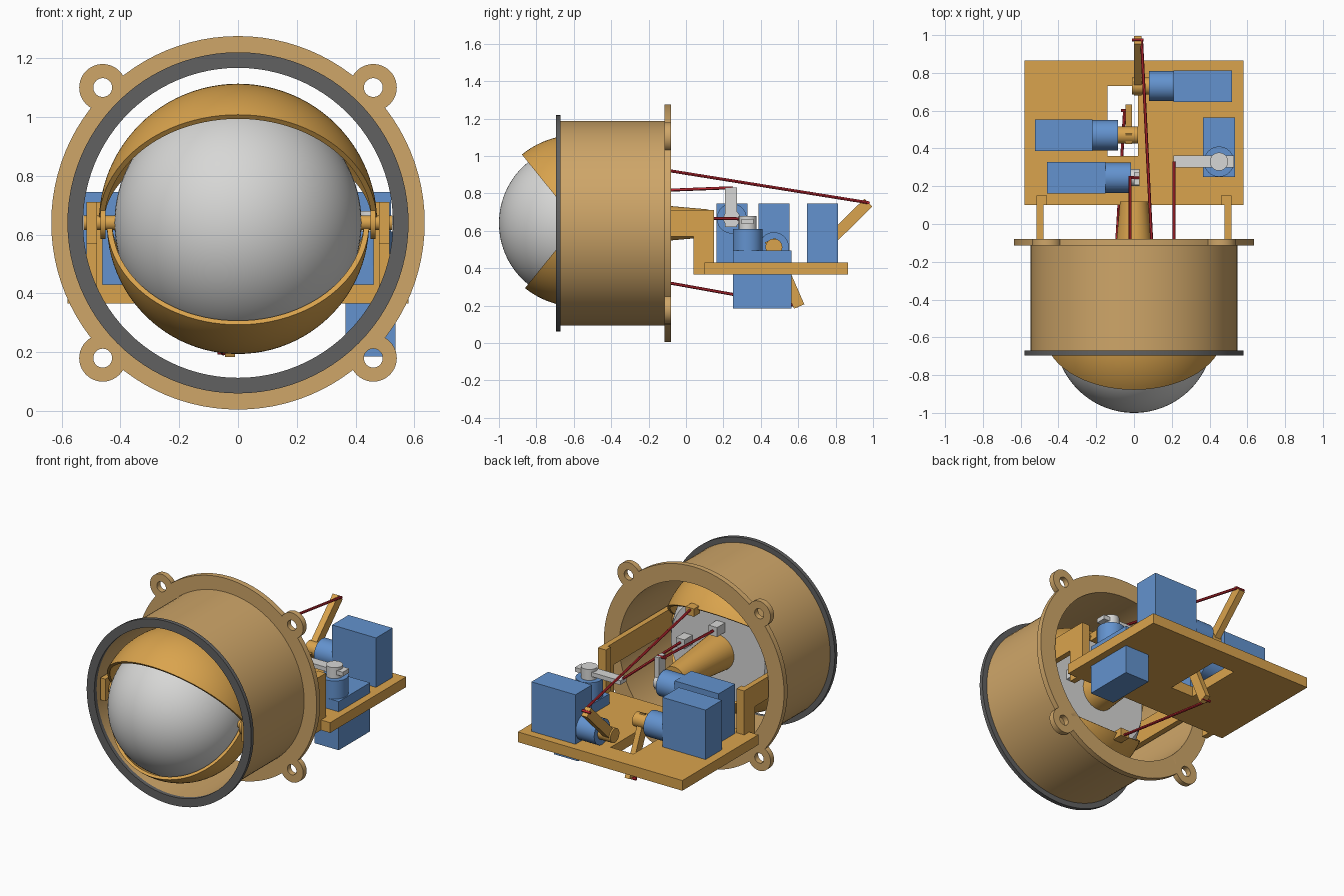
import bpy, bmesh
from math import sin, cos, pi, radians
from mathutils import Vector, Matrix

if "Cube" in bpy.data.objects:
    bpy.data.objects.remove(bpy.data.objects["Cube"])


def material(name, rgb):
    m = bpy.data.materials.new(name)
    m.use_nodes = True
    m.diffuse_color = (*rgb, 1)
    m.node_tree.nodes["Principled BSDF"].inputs["Base Color"].default_value = (*rgb, 1)
    return m


TAN = material("tan housing", (0.62, 0.38, 0.14))
AMBER = material("amber plastic", (0.70, 0.37, 0.075))
DARK = material("dark grey rim", (0.12, 0.12, 0.12))
WHITE = material("pale grey eye", (0.68, 0.68, 0.67))
BLUE = material("servo blue", (0.125, 0.29, 0.62))
RED = material("red rod", (0.5, 0.02, 0.03))
MID = 0.64       # height of the eye axis
EYE_Y = -0.58    # eye centre


def finish(name, bm, mat):
    bmesh.ops.remove_doubles(bm, verts=bm.verts[:], dist=1e-5)
    bmesh.ops.recalc_face_normals(bm, faces=bm.faces[:])
    mesh = bpy.data.meshes.new(name)
    bm.to_mesh(mesh)
    bm.free()
    mesh.materials.append(mat)
    ob = bpy.data.objects.new(name, mesh)
    bpy.context.collection.objects.link(ob)
    return ob


def smooth(ob):
    bpy.ops.object.select_all(action='DESELECT')
    ob.select_set(True)
    bpy.context.view_layer.objects.active = ob
    bpy.ops.object.shade_smooth_by_angle(angle=radians(30))
    return ob


def box(name, mat, x, y, z):
    bm = bmesh.new()
    bmesh.ops.create_cube(bm, size=1)
    for v in bm.verts:
        v.co = [lo + (hi - lo) * (c + 0.5) for c, (lo, hi) in zip(v.co, (x, y, z))]
    return finish(name, bm, mat)


def rod(name, mat, a, b, r, r2=None, sides=40):
    a, b = Vector(a), Vector(b)
    d = b - a
    turn = Matrix.Translation((a + b) / 2) @ d.to_track_quat('Z', 'Y').to_matrix().to_4x4()
    bm = bmesh.new()
    bmesh.ops.create_cone(bm, cap_ends=True, segments=sides, radius1=r,
                          radius2=r if r2 is None else r2, depth=d.length, matrix=turn)
    return smooth(finish(name, bm, mat))


def lever(name, mat, x, start, end, width):
    """Flat bar across x, running between two (y, z) points."""
    s, e = Vector(start), Vector(end)
    d = (e - s).normalized()
    n = Vector((-d.y, d.x)) * width / 2
    bm = bmesh.new()
    rings = [[bm.verts.new((px, p.x, p.y)) for p in (s + n, e + n, e - n, s - n)] for px in x]
    bm.faces.new(rings[0])
    bm.faces.new(rings[1])
    for i in range(4):
        j = (i + 1) % 4
        bm.faces.new((rings[0][i], rings[0][j], rings[1][j], rings[1][i]))
    return finish(name, bm, mat)


def lathe(name, mat, profile, axis='Y', start=0, end=360, steps=96, closed=True):
    """Turn (along, radius) points about an axis through the eye height."""
    full = end - start == 360
    bm = bmesh.new()
    rings = []
    for k in range(steps if full else steps + 1):
        t = radians(start + (end - start) * k / steps)
        ring = []
        for a, r in profile:
            if axis == 'Y':
                co = (r * cos(t), a, MID + r * sin(t))
            else:
                co = (a, EYE_Y - r * cos(t), MID + r * sin(t))
            ring.append(bm.verts.new(co))
        rings.append(ring)
    n = len(profile)
    for k in range(steps):
        p, q = rings[k], rings[(k + 1) % len(rings)]
        for i in range(n if closed else n - 1):
            j = (i + 1) % n
            bm.faces.new((p[i], p[j], q[j], q[i]))
    if not full:
        for ring in (rings[0], rings[-1]):
            for i in range(n // 2 - 1):
                bm.faces.new((ring[i], ring[i + 1], ring[n - 2 - i], ring[n - 1 - i]))
    return smooth(finish(name, bm, mat))


def annulus(y0, y1, inner, outer):
    return [(y0, inner), (y0, outer), (y1, outer), (y1, inner)]


def boolean(target, tool, operation):
    m = target.modifiers.new("cut", 'BOOLEAN')
    m.operation, m.object, m.solver = operation, tool, 'EXACT'
    bpy.context.view_layer.objects.active = target
    bpy.ops.object.modifier_apply(modifier=m.name)
    bpy.data.objects.remove(tool)


# Housing barrel, front rim and mounting flange with four ears
lathe("housing_barrel", TAN, annulus(-0.67, -0.1, 0.527, 0.547))
lathe("front_rim", DARK, annulus(-0.695, -0.67, 0.527, 0.58))
flange = lathe("mounting_flange", TAN, annulus(-0.115, -0.08, 0.527, 0.635))
corners = [(sx * 0.46, MID + sz * 0.46) for sx in (-1, 1) for sz in (-1, 1)]
for x, z in corners:
    boolean(flange, rod("ear", TAN, (x, -0.115, z), (x, -0.08, z), 0.08), 'UNION')
for x, z in corners:
    boolean(flange, rod("ear_hole", TAN, (x, -0.2, z), (x, 0, z), 0.032), 'DIFFERENCE')
smooth(flange)

# Eyeball with a flat back, and the tapered neck behind it
R, N = 0.42, 40
sweep = radians(128)
ball = [(EYE_Y - R * cos(sweep * i / N), R * sin(sweep * i / N)) for i in range(N + 1)]
back = ball[-1][0]
lathe("eyeball", WHITE, ball + [(back, 0)], closed=False)
rod("eye_neck", AMBER, (0, back - 0.02, MID), (0, 0.12, MID), 0.115, 0.074)
box("pitch_bracket", WHITE, (-0.05, 0.01), (back - 0.02, back + 0.08), (0.78, 0.84))
box("yaw_bracket", WHITE, (0.18, 0.24), (back - 0.02, back + 0.08), (0.64, 0.70))


# Eyelids: quarter shells turning about the side pivots
def eyelid(name, r, start, end):
    arc = [pi * i / 48 for i in range(49)]
    outer = [(-r * cos(t), r * sin(t)) for t in arc]
    inner = [(-(r - 0.018) * cos(t), (r - 0.018) * sin(t)) for t in reversed(arc)]
    lathe(name, AMBER, outer + inner, 'X', start, end, 32)


eyelid("upper_eyelid", 0.473, 51, 141)
eyelid("lower_eyelid", 0.446, -141, -51)
box("upper_lid_tab", AMBER, (0.07, 0.13), (-0.24, -0.18), (0.90, 0.95))
box("lower_lid_tab", AMBER, (-0.13, -0.07), (-0.27, -0.20), (0.33, 0.38))

# Pivots and support arms on both sides
for side, s in (("right", -1), ("left", 1)):
    def span(a, b):
        return sorted((s * a, s * b))
    rod(side + "_pivot_pin", AMBER, (s * 0.41, EYE_Y, MID), (s * 0.525, EYE_Y, MID), 0.025)
    rod(side + "_pivot_washer", AMBER, (s * 0.45, EYE_Y, MID), (s * 0.468, EYE_Y, MID), 0.055)
    box(side + "_arm", AMBER, span(0.48, 0.515), (-0.65, 0.12), (0.57, 0.71))
    box(side + "_arm_foot", AMBER, span(0.48, 0.515), (0.04, 0.11), (0.365, 0.58))
    box(side + "_arm_post", AMBER, span(0.46, 0.515), (0.10, 0.15), (0.42, 0.71))

# Base plate with the lever slot
plate = box("base_plate", AMBER, (-0.58, 0.58), (0.10, 0.865), (0.365, 0.43))
boolean(plate, box("slot", AMBER, (-0.14, 0.02), (0.36, 0.73), (0.3, 0.5)), 'DIFFERENCE')


# Horizontal servos: body, gearbox barrel and horn hub
def servo(name, x_far, x_body, x_end, y, z, hub_mat, hub_end):
    box(name + "_servo_body", BLUE, sorted((x_far, x_body)), (y - 0.083, y + 0.083), (0.43, 0.745))
    rod(name + "_servo_barrel", BLUE, (x_body, y, z), (x_end, y, z), 0.08)
    rod(name + "_servo_hub", hub_mat, (x_end, y, z), (hub_end, y, z), 0.045)


servo("upper_lid", 0.52, 0.21, 0.08, 0.73, 0.512, AMBER, -0.01)
servo("lower_lid", -0.525, -0.22, -0.085, 0.47, 0.512, AMBER, 0.02)
servo("pitch", -0.46, -0.15, -0.015, 0.245, 0.665, WHITE, 0.03)
lever("upper_lid_lever", AMBER, (0.0, 0.04), (0.70, 0.48), (0.975, 0.75), 0.06)
lever("lower_lid_lever", AMBER, (-0.045, -0.01), (0.45, 0.55), (0.605, 0.195), 0.06)
lever("pitch_lever", WHITE, (0.0, 0.03), (0.24, 0.62), (0.24, 0.83), 0.065)

# Upright yaw servo set through the plate
box("yaw_servo_body", BLUE, (0.365, 0.535), (0.25, 0.565), (0.185, 0.495))
rod("yaw_servo_barrel", BLUE, (0.45, 0.33, 0.49), (0.45, 0.33, 0.61), 0.08)
rod("yaw_servo_hub", WHITE, (0.45, 0.33, 0.61), (0.45, 0.33, 0.68), 0.048)
box("yaw_lever", WHITE, (0.21, 0.53), (0.298, 0.362), (0.635, 0.662))

# Red push rods
for name, a, b in (
        ("upper_lid_rod", (0.04, 0.975, 0.75), (0.10, -0.22, 0.942)),
        ("lower_lid_rod", (-0.05, 0.60, 0.197), (-0.10, -0.24, 0.348)),
        ("pitch_rod", (-0.02, 0.25, 0.83), (-0.02, back, 0.808)),
        ("yaw_rod", (0.212, 0.33, 0.663), (0.212, back, 0.675))):
    rod(name, RED, a, b, 0.008, sides=12)
for name, x, y, z in (("upper_lid_rod_pin", 0.02, 0.975, 0.75), ("lower_lid_rod_pin", -0.04, 0.60, 0.2),
                      ("pitch_rod_pin", 0.0, 0.245, 0.825)):
    rod(name, RED, (x - 0.03, y, z), (x + 0.03, y, z), 0.008, sides=12)
